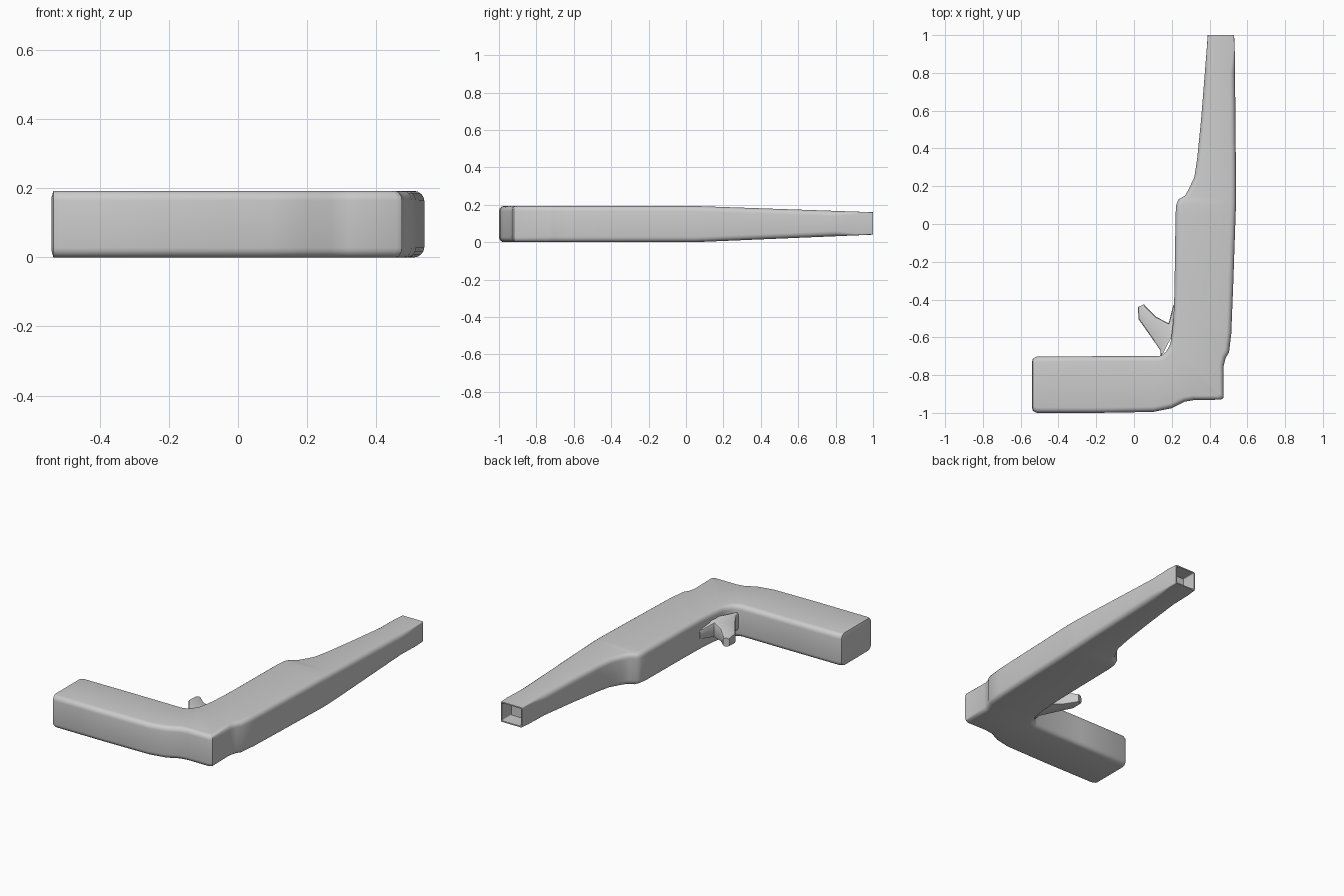
import bpy, bmesh, math
from mathutils import Vector

if "Cube" in bpy.data.objects:
    bpy.data.objects.remove(bpy.data.objects["Cube"])


def section(inner, outer, z0, z1, r, steps=5):
    """Rounded rectangle spanning inner->outer in plan and z0->z1 in height."""
    a, b = Vector((*inner, 0)), Vector((*outer, 0))
    width = (b - a).length
    d = (b - a).normalized()
    pts = []
    corners = [(width - r, z1 - r, 0), (r, z1 - r, 90), (r, z0 + r, 180), (width - r, z0 + r, 270)]
    for cu, cz, start in corners:
        for i in range(steps):
            t = math.radians(start + 90 * i / (steps - 1))
            p = a + d * (cu + r * math.cos(t))
            pts.append((p.x, p.y, cz + r * math.sin(t)))
    return pts


def loft(name, sections):
    bm = bmesh.new()
    rings = [[bm.verts.new(p) for p in s] for s in sections]
    n = len(rings[0])
    for r0, r1 in zip(rings, rings[1:]):
        for i in range(n):
            j = (i + 1) % n
            bm.faces.new((r0[i], r0[j], r1[j], r1[i]))
    bm.faces.new(rings[0][::-1])
    bm.faces.new(rings[-1])
    bmesh.ops.recalc_face_normals(bm, faces=bm.faces)
    mesh = bpy.data.meshes.new(name)
    bm.to_mesh(mesh)
    bm.free()
    obj = bpy.data.objects.new(name, mesh)
    bpy.context.collection.objects.link(obj)
    bpy.ops.object.select_all(action='DESELECT')
    obj.select_set(True)
    bpy.context.view_layer.objects.active = obj
    bpy.ops.object.shade_smooth_by_angle(angle=math.radians(40))
    return obj


# Inner and outer edge of the bent body: grip, corner, then tapering barrel
edges = [
    ((-.535, -.712), (-.535, -.99)), ((-.515, -.702), (-.515, -1)),
    ((-.2, -.70), (-.2, -1)), ((.13, -.70), (.1, -.995)),
    ((.15, -.693), (.2, -.975)), ((.17, -.675), (.27, -.94)),
    ((.182, -.655), (.32, -.932)), ((.19, -.64), (.46, -.93)),
    ((.195, -.62), (.475, -.92)), ((.2, -.58), (.475, -.75)),
    ((.205, -.54), (.485, -.71)), ((.208, -.5), (.503, -.68)),
    ((.212, -.44), (.515, -.58)), ((.215, -.3), (.525, -.33)),
    ((.22, .05), (.538, .05)), ((.223, .10), (.54, .10)),
    ((.235, .13), (.54, .13)), ((.27, .15), (.54, .15)),
    ((.29, .185), (.54, .185)), ((.32, .25), (.54, .25)),
    ((.335, .35), (.539, .35)), ((.355, .55), (.537, .55)),
    ((.375, .80), (.535, .80)), ((.386, .94), (.533, .94)),
    ((.39, 1.0), (.53, 1.0)),
]
body = [section((-.54, -.73), (-.54, -.972), .018, .175, .02)]
for p, q in edges:
    t = max(0, (p[1] - .05) / .95)
    r = .028 if t < .9 else .006
    body.append(section(p, q, .04 * t, .193 - .033 * t, r))

# Open muzzle: thin rim, then walls running back inside
body.append(section((.397, 1.0), (.523, 1.0), .047, .153, .005))
body.append(section((.397, .91), (.523, .91), .047, .153, .005))
loft("body", body)

# Trigger in the inside corner
trigger = [
    ((.14, -.71), (.25, -.50), .045, .150),
    ((.14, -.67), (.19, -.53), .050, .145),
    ((.085, -.59), (.115, -.49), .060, .138),
    ((.025, -.505), (.06, -.435), .070, .130),
    ((.02, -.44), (.053, -.425), .075, .125),
]
loft("trigger", [section(p, q, a, b, .012, 3) for p, q, a, b in trigger])

# Small web between trigger and barrel
web = [((.17, -.56), (.25, -.56), .05, .145), ((.185, -.52), (.25, -.52), .055, .14),
       ((.208, -.43), (.25, -.43), .07, .125)]
loft("trigger_web", [section(p, q, a, b, .012, 3) for p, q, a, b in web])
